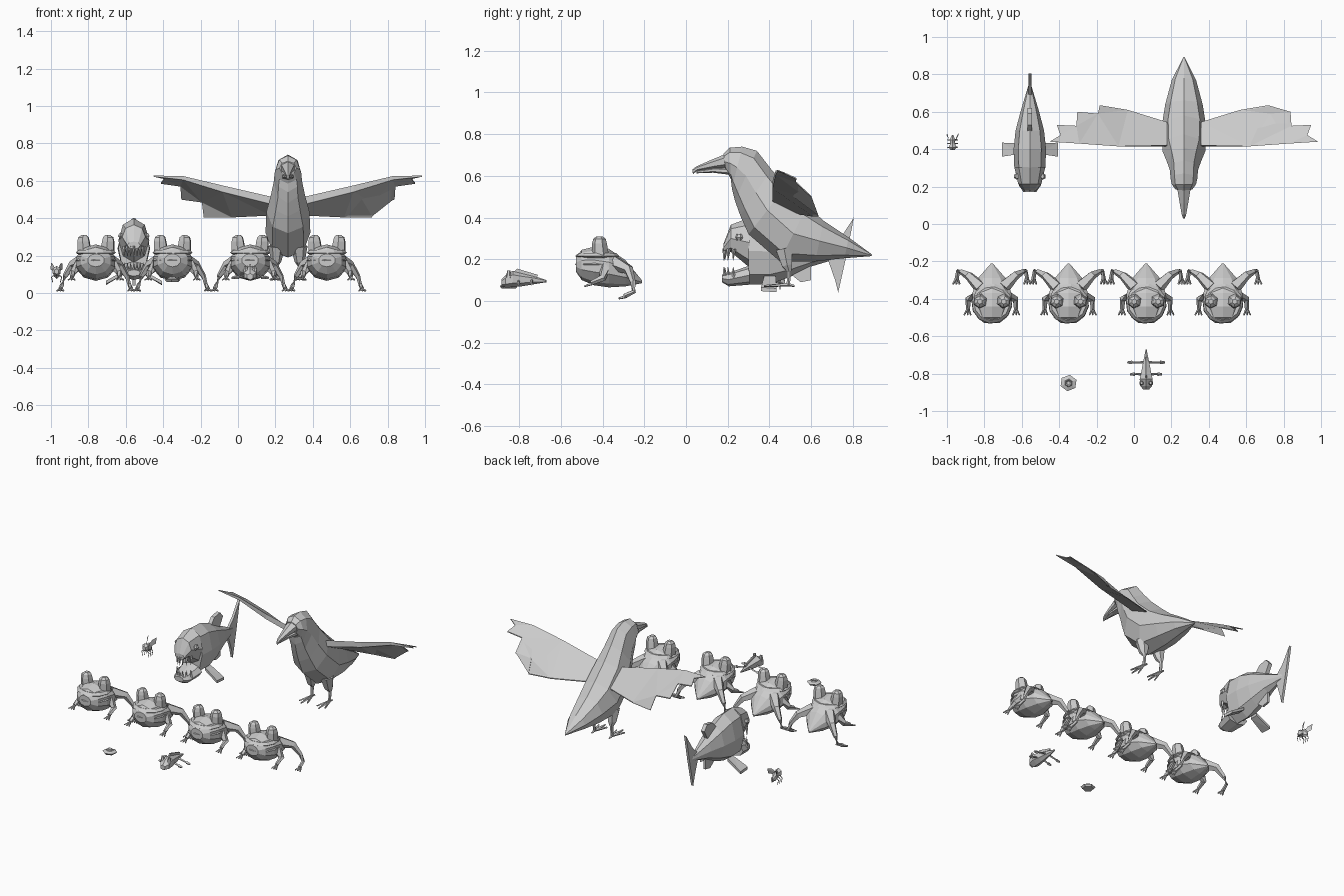
import bpy, bmesh, math
from mathutils import Vector

grey = bpy.data.materials.new("light_grey")
grey.diffuse_color = (0.6, 0.6, 0.6, 1)


def finish(name, bm, at=(0, 0, 0)):
    bmesh.ops.recalc_face_normals(bm, faces=bm.faces)
    me = bpy.data.meshes.new(name)
    bm.to_mesh(me)
    bm.free()
    me.materials.append(grey)
    ob = bpy.data.objects.new(name, me)
    ob.location = at
    bpy.context.collection.objects.link(ob)
    return ob


def skin(bm, rings):
    """Join equal rings of points into a closed skin."""
    rs = [[bm.verts.new(p) for p in r] for r in rings]
    n = len(rs[0])
    for a, b in zip(rs, rs[1:]):
        for i in range(n):
            j = (i + 1) % n
            bm.faces.new((a[i], a[j], b[j], b[i]))
    bm.faces.new(rs[0])
    bm.faces.new(rs[-1])


def loft(name, rings, at, n=8):
    """Rings are (y_top, z_top, y_bottom, z_bottom, half_width)."""
    bm = bmesh.new()
    out = []
    for yt, zt, yb, zb, w in rings:
        c, h = Vector((0, (yt + yb) / 2, (zt + zb) / 2)), Vector((0, (yt - yb) / 2, (zt - zb) / 2))
        out.append([c + h * math.cos(k * math.tau / n) + Vector((w * math.sin(k * math.tau / n), 0, 0))
                    for k in range(n)])
    skin(bm, out)
    return finish(name, bm, at)


def upright(rings):
    return [(y, t, y, b, w) for y, t, b, w in rings]


def discs(name, rings, at, n=8):
    """Stacked level rings: (x, y, z, rx, ry)."""
    bm = bmesh.new()
    skin(bm, [[(x + rx * math.cos(k * math.tau / n + .39), y + ry * math.sin(k * math.tau / n + .39), z)
               for k in range(n)] for x, y, z, rx, ry in rings])
    return finish(name, bm, at)


def limb(name, pts, at, n=5, side=1):
    """Tapered tube; points are (x, y, z, radius)."""
    bm = bmesh.new()
    ps = [Vector((p[0] * side, p[1], p[2])) for p in pts]
    rings = []
    for i, p in enumerate(ps):
        d = (ps[min(i + 1, len(ps) - 1)] - ps[max(i - 1, 0)]).normalized()
        u = d.cross(Vector((.3, .2, 1)) if abs(d.z) < .9 else Vector((0, 1, 0))).normalized()
        v = d.cross(u)
        rings.append([p + pts[i][3] * (u * math.cos(k * math.tau / n) + v * math.sin(k * math.tau / n))
                      for k in range(n)])
    skin(bm, rings)
    return finish(name, bm, at)


def plate(name, pts, offsets, at, side=1):
    """Thin outline sheet with its second layer displaced by per-point offsets."""
    bm = bmesh.new()
    a = [bm.verts.new((p[0] * side, p[1], p[2])) for p in pts]
    b = [bm.verts.new((v.co.x + o[0] * side, v.co.y + o[1], v.co.z + o[2])) for v, o in zip(a, offsets)]
    n = len(a)
    for i in range(n):
        bm.faces.new((a[i], a[(i + 1) % n], b[(i + 1) % n], b[i]))
    caps = [bm.faces.new(a), bm.faces.new(b[::-1])]
    bmesh.ops.triangulate(bm, faces=caps)
    return finish(name, bm, at)


# Bird
B = (0.267, 0, 0)
loft("bird_body", [(.18, .705, .19, .63, .045), (.21, .735, .215, .585, .065), (.27, .74, .22, .54, .072),
                   (.34, .72, .235, .48, .075), (.41, .63, .26, .41, .092), (.48, .55, .30, .32, .115),
                   (.58, .455, .45, .19, .12), (.66, .385, .62, .19, .10), (.78, .305, .76, .205, .065),
                   (.893, .222, .89, .215, .003)], B)
loft("bird_upper_beak", [(.19, .705, .2, .64, .042), (.11, .672, .13, .635, .027), (.05, .645, .055, .625, .014),
                         (.03, .63, .033, .608, .006)], B, 6)
loft("bird_lower_beak", [(.21, .64, .21, .605, .035), (.13, .638, .13, .615, .022), (.05, .624, .05, .612, .008)], B, 6)
WING = [(.09, .42, .515), (.35, .415, .575), (.56, .43, .625), (.718, .44, .628), (.66, .475, .615), (.68, .53, .59),
        (.575, .525, .575), (.57, .60, .505), (.46, .59, .49), (.45, .635, .41), (.30, .61, .41), (.09, .545, .42)]
WOFF = [(0, -.005, -.04), (0, 0, -.035), (0, 0, -.02)] + [(0, 0, -.006)] * 9
for s in (-1, 1):
    plate("bird_wing", WING, WOFF, B, s)
    limb("bird_leg", [(.06, .47, .25, .045), (.063, .485, .17, .028), (.065, .495, .14, .011),
                      (.065, .49, .075, .009)], B, 6, s)
    for dx, y in ((-.03, .40), (0, .375), (.03, .40), (0, .52)):
        limb("bird_toe", [(.065, .49, .078, .009), (.065 + dx, y, .072, .005)], B, 4, s)

# Toothed fish
F = (-0.557, 0, 0)
loft("fish_body", upright([(.30, .40, .08, .083), (.40, .395, .08, .087), (.50, .355, .115, .076),
                           (.60, .30, .165, .05), (.70, .25, .195, .02), (.74, .24, .2, .008)]), F)
loft("fish_upper_head", upright([(.18, .275, .235, .035), (.215, .365, .235, .062), (.305, .40, .16, .083)]), F)
loft("fish_lower_jaw", upright([(.172, .125, .09, .035), (.205, .135, .07, .058), (.305, .17, .078, .078)]), F)
for k in range(-3, 4):
    x, y = k * .017, .185 + .005 * k * k
    limb("fish_upper_tooth", [(x, y, .25, .011), (x, y - .004, .195, .001)], F, 4)
    limb("fish_lower_tooth", [(x, y, .11, .011), (x, y - .004, .162, .001)], F, 4)


def fin(name, pts, w):
    plate(name, [(-w / 2, y, z) for y, z in pts], [(w, 0, 0)] * len(pts), F)


fin("fish_tail", [(.68, .24), (.74, .30), (.805, .40), (.77, .22), (.73, .04), (.715, .10), (.68, .20)], .016)
fin("fish_back_fin", [(.49, .34), (.53, .385), (.59, .395), (.62, .36), (.58, .29)], .025)
fin("fish_belly_fin", [(.50, .13), (.55, .09), (.60, .10), (.60, .18)], .014)
for s in (-1, 1):
    plate("fish_side_fin", [(.05, .375, .12), (.15, .36, .065), (.15, .435, .06), (.05, .43, .12)],
          [(0, 0, -.018)] * 4, F, s)
    discs("fish_eye", [(s * .068, .255, .29, .008, .012), (s * .07, .255, .305, .016, .018),
                       (s * .068, .255, .32, .008, .012)], F, 6)

# Four frogs
for fx in (-.76, -.35, .065, .475):
    P = (fx, 0, 0)
    loft("frog_body", upright([(-.528, .21, .14, .045), (-.50, .245, .10, .083), (-.44, .26, .075, .108),
                               (-.37, .25, .065, .11), (-.29, .195, .07, .078), (-.212, .10, .085, .006)]), P, 10)
    for z, g in ((.215, 0), (.175, .002)):
        discs("frog_lip", [(0, -.425, z + .016, .095, .09), (0, -.425, z, .108 + g, .107 + g),
                           (0, -.425, z - .012, .09, .085)], P, 12)
    for s in (-1, 1):
        discs("frog_eye", [(s * .06, -.41, .21, .042, .042), (s * .066, -.415, .275, .036, .036),
                           (s * .066, -.415, .298, .03, .03), (s * .064, -.415, .31, .014, .014)], P, 6)
        limb("frog_hind_leg", [(.06, -.34, .18, .038), (.125, -.275, .15, .024), (.165, -.255, .09, .014),
                               (.18, -.25, .045, .011), (.188, -.295, .022, .012)], P, 5, s)
        limb("frog_arm", [(.085, -.39, .16, .03), (.125, -.40, .11, .018), (.128, -.455, .085, .011)], P, 5, s)
        for d in (-.018, 0, .018):
            limb("frog_hind_toe", [(.186, -.285, .022, .008), (.19 + d, -.322, .012, .005)], P, 4, s)
            limb("frog_finger", [(.128, -.45, .083, .007), (.13 + d, -.487, .07, .004)], P, 4, s)

# Small long-tailed creature
C = (.065, 0, 0)
loft("creature_body", upright([(-.885, .105, .07, .018), (-.865, .125, .065, .037), (-.83, .145, .066, .04),
                               (-.79, .135, .07, .03), (-.73, .12, .08, .017), (-.668, .1, .09, .002)]), C, 6)
plate("creature_crest", [(-.004, -.83, .135), (-.004, -.81, .155), (-.004, -.76, .14), (-.004, -.71, .125),
                         (-.004, -.72, .1)], [(.008, 0, 0)] * 5, C)
for s in (-1, 1):
    discs("creature_eye", [(s * .024, -.85, .11, .014, .014), (s * .024, -.85, .145, .008, .008)], C, 6)
    for y, x in ((-.74, .075), (-.803, .06)):
        limb("creature_leg", [(.01, y, .1, .007), (x, y, .085, .005)], C, 4, s)
        limb("creature_foot", [(x, y, .085, .01), (x + .025, y, .08, .006)], C, 4, s)

# Flat ringed disc
discs("flat_disc", [(0, 0, .06, .035, .035), (0, 0, .072, .046, .044), (0, 0, .08, .022, .022),
                    (0, 0, .088, .018, .018), (0, 0, .08, .01, .01)], (-.35, -.85, 0), 6)

# Fly
Y = (-.97, 0, 0)
loft("fly_body", upright([(.395, .13, .10, .012), (.41, .145, .09, .024), (.43, .135, .09, .014),
                          (.45, .135, .075, .018), (.475, .10, .075, .004)]), Y, 6)
for s in (-1, 1):
    plate("fly_wing", [(.006, .43, .125), (.02, .455, .155), (.03, .485, .163), (.032, .475, .13), (.012, .44, .115)],
          [(0, 0, -.003)] * 5, Y, s)
    for y in (.41, .43, .45):
        limb("fly_leg", [(.008, y, .1, .004), (.027, y, .085, .003), (.02, y, .055, .002)], Y, 4, s)
